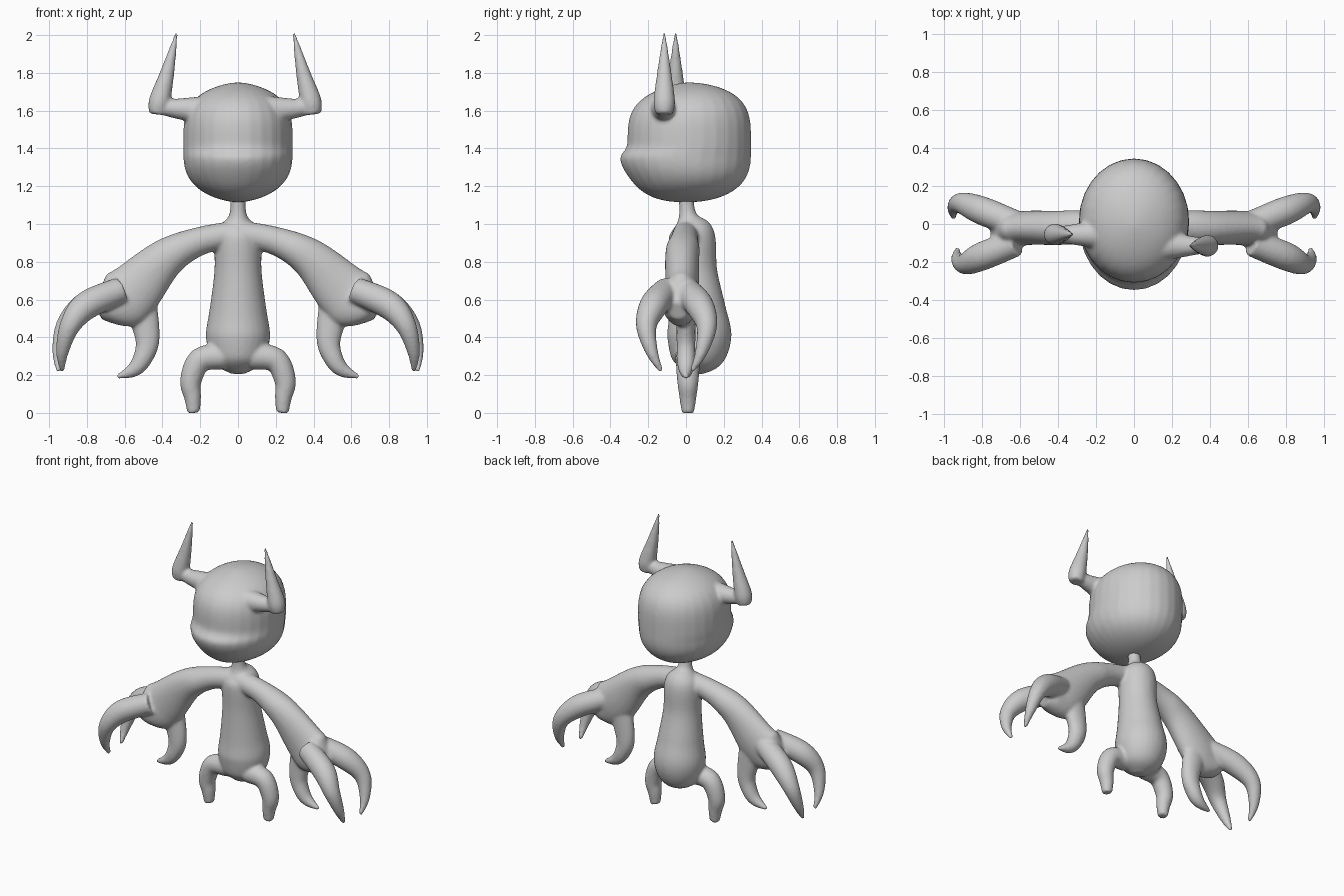
import bpy
import bmesh
import math
from mathutils import Vector

SEGMENTS = 28
STEPS = 6

# Remove the default object
if "Cube" in bpy.data.objects:
    bpy.data.objects.remove(bpy.data.objects["Cube"], do_unlink=True)

# Single clay colour
clay = bpy.data.materials.new("clay grey")
clay.use_nodes = True
colour = (0.6, 0.6, 0.6, 1)
clay.diffuse_color = colour
clay.node_tree.nodes["Principled BSDF"].inputs["Base Color"].default_value = colour


def interpolate(stations):
    """Smooth curve through stations of position and radius."""
    points = [Vector(station) for station in stations]
    last = len(points) - 1
    curve = []
    for i in range(last):
        before, start, end = points[max(i - 1, 0)], points[i], points[i + 1]
        after = points[min(i + 2, last)]
        leave, arrive = (end - before) / 2, (after - start) / 2
        for step in range(STEPS):
            t = step / STEPS
            ease = t * t * (3 - 2 * t)
            curve.append(start.lerp(end, ease)
                         + leave * t * (1 - t) ** 2 - arrive * t * t * (1 - t))
    return curve + [points[last]]


def skin(bm, rings):
    """Bridge rings of points into a closed tube."""
    loops = [[bm.verts.new(co) for co in ring] for ring in rings]
    for low, high in zip(loops, loops[1:]):
        for k in range(SEGMENTS):
            n = (k + 1) % SEGMENTS
            bm.faces.new((low[k], low[n], high[n], high[k]))
    bm.faces.new(loops[0])
    bm.faces.new(loops[-1])


def ellipse(centre, width, depth):
    """Ring of points around a centre from two half-axis vectors."""
    angles = [math.tau * k / SEGMENTS for k in range(SEGMENTS)]
    return [centre + width * math.cos(a) + depth * math.sin(a) for a in angles]


def limb(bm, stations, side=1, max_depth=0.09):
    """Tapered tube; each station is x, y, z, radius. Depth can be capped."""
    path = interpolate(stations)
    centres = [Vector((side * p[0], p[1], p[2])) for p in path]
    last = len(path) - 1
    rings = []
    for i, centre in enumerate(centres):
        along = (centres[min(i + 1, last)] - centres[max(i - 1, 0)]).normalized()
        depth = Vector((0, 1, 0))
        depth = (depth - along * depth.dot(along)).normalized()
        radius = path[i][3]
        rings.append(ellipse(centre, along.cross(depth) * radius,
                             depth * min(radius, max_depth)))
    skin(bm, rings)


def skull(bm, rows=60):
    """Rounded block with a domed top, shallow chin and protruding lip."""
    middle, lip_height = 1.4, 1.35
    rings = []
    for row in range(rows + 1):
        t = -0.995 * math.cos(math.pi * row / rows)
        if t > 0:
            z = middle + 0.35 * t
            spread = (1 - t ** 4) ** 0.65
            front = 0.31 * spread ** 1.2
        else:
            z = middle + 0.285 * t
            spread = (1 + t ** 3) ** 0.6
            front = 0.31 * spread ** 0.7
        lip_size = 0.04 if z > lip_height else 0.1
        front += 0.04 * math.exp(-((z - lip_height) / lip_size) ** 2)
        back = 0.345 * spread ** 0.8
        rings.append(ellipse(Vector((0, (back - front) / 2, z)),
                             Vector((0.29 * spread, 0, 0)),
                             Vector((0, (front + back) / 2, 0))))
    skin(bm, rings)


def sculpt(name, bm):
    """Fuse overlapping forms into one soft skin."""
    bmesh.ops.recalc_face_normals(bm, faces=bm.faces)
    mesh = bpy.data.meshes.new(name)
    bm.to_mesh(mesh)
    bm.free()
    mesh.materials.append(clay)
    obj = bpy.data.objects.new(name, mesh)
    bpy.context.collection.objects.link(obj)
    remesh = obj.modifiers.new("Fuse", "REMESH")
    remesh.mode = "VOXEL"
    remesh.voxel_size = 0.01
    remesh.use_smooth_shade = True
    smooth = obj.modifiers.new("Soften", "SMOOTH")
    smooth.factor = 0.5
    smooth.iterations = 7


# Head with horns: a short root and an upright spike on each side,
# set slightly askew
head = bmesh.new()
skull(head)
for side in (1, -1):
    y = -0.085 - 0.03 * side
    skew = -0.015 * side
    limb(head, [(.15, y, 1.6, .08), (.3 + skew, y, 1.61, .055),
                (.41 + skew, y, 1.62, .036)], side)
    limb(head, [(.41 + skew, y, 1.58, .045), (.4 + skew, y, 1.65, .057),
                (.36 + skew, y, 1.8, .038), (.31 + skew, y, 2.01, .008)], side)
sculpt("head_and_horns", head)

# Torso and neck
body = bmesh.new()
limb(body, [(0, .04, .21, .04), (0, .05, .27, .13), (0, .07, .4, .17),
            (0, .06, .55, .15), (0, .04, .75, .125), (0, .03, .95, .12),
            (0, .01, 1.04, .05), (0, 0, 1.14, .04)], max_depth=1)

# Limbs on both sides
for side in (1, -1):
    # Arm widening like a wing toward the palm
    limb(body, [(0, 0, .95, .07), (.2, -.01, .91, .075), (.38, -.02, .82, .105),
                (.55, -.02, .65, .15), (.63, -.03, .59, .15),
                (.74, -.04, .54, .05)], side)
    # Two curling fingers spread to front and back of the palm
    for turn in (1, -1):
        middle, out = -0.05, 0.01 * turn
        limb(body, [(.62, middle + .05 * turn, .65, .07),
                    (.8, middle + .12 * turn, .57, .075),
                    (.9 + out, middle + .16 * turn, .46, .055),
                    (.94 + out, middle + .13 * turn, .32, .033),
                    (.94 + out, middle + .08 * turn, .22, .012)], side)
    # Thumb hooking outward
    limb(body, [(.52, 0, .6, .09), (.48, 0, .4, .066), (.5, 0, .3, .053),
                (.55, 0, .23, .04), (.64, 0, .19, .012)], side, max_depth=.05)
    # Bowed leg with a flat foot
    limb(body, [(.08, .01, .3, .07), (.2, .01, .28, .065), (.25, .01, .17, .057),
                (.24, .01, .08, .045), (.235, .01, 0, .033)], side)
sculpt("body_and_limbs", body)
